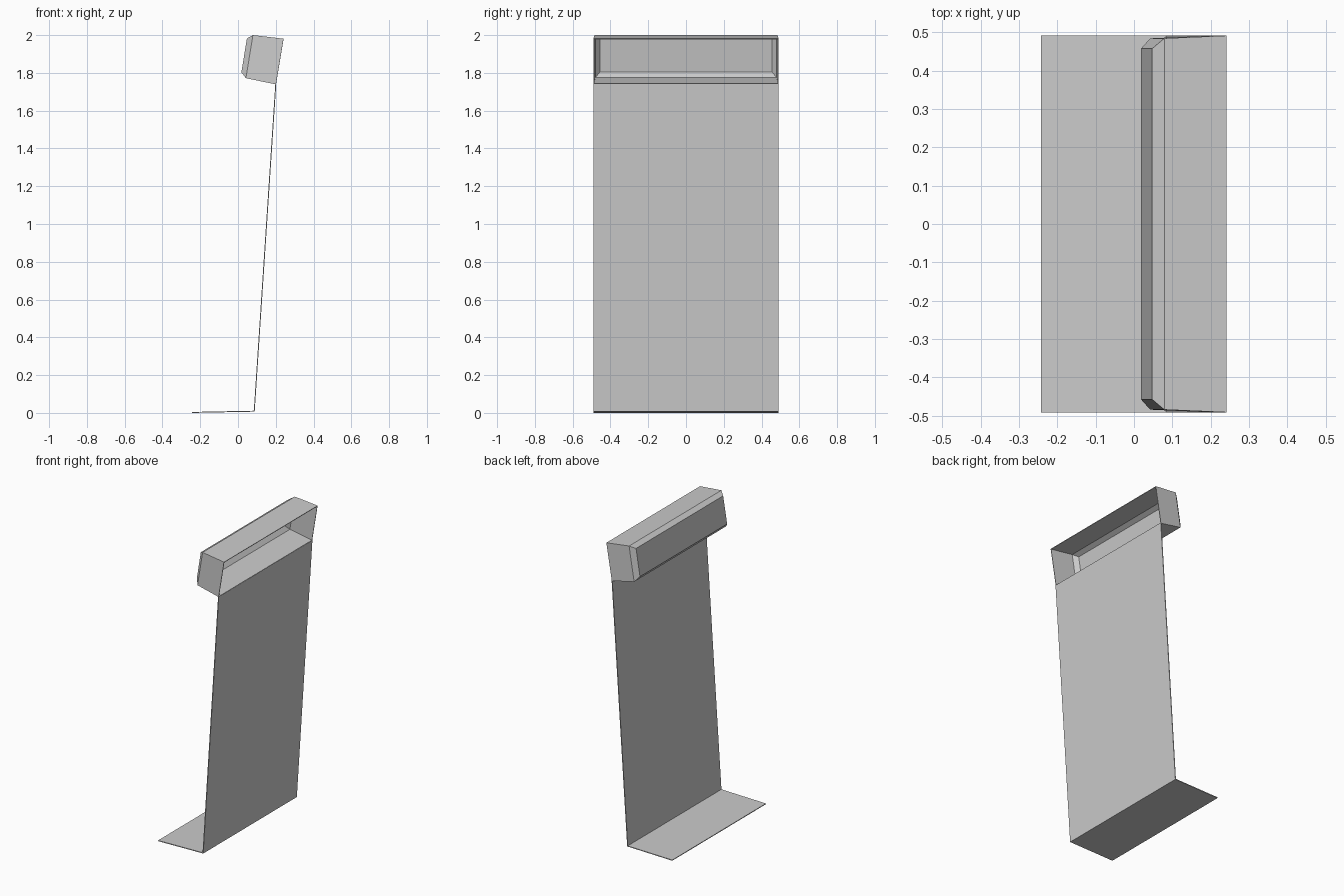
import bpy

if "Cube" in bpy.data.objects:
    bpy.data.objects.remove(bpy.data.objects["Cube"])

HALF = 0.491  # half width of the sheet


def make_sheet(name, verts, faces, thickness, offset):
    mesh = bpy.data.meshes.new(name)
    mesh.from_pydata(verts, [], faces)
    mesh.update()
    obj = bpy.data.objects.new(name, mesh)
    bpy.context.collection.objects.link(obj)
    mod = obj.modifiers.new("thickness", 'SOLIDIFY')
    mod.thickness = thickness
    mod.offset = offset
    mod.use_even_offset = True
    return obj


def strip(name, profile):
    """Thin bent panel: an x/z profile swept across y."""
    verts = [(x, y, z) for x, z in profile for y in (-HALF, HALF)]
    faces = [(2 * i, 2 * i + 2, 2 * i + 3, 2 * i + 1) for i in range(len(profile) - 1)]
    return make_sheet(name, verts, faces, 0.005, 0)


# Foot plate and leaning panel, bent from one sheet
strip("foot_and_panel", [(-0.243, 0.0025), (0.086, 0.009), (0.2, 1.741)])

# Tilted header tray, open towards +x: rim, wall end and back plate rings
# each ring: half width, (x, z) of bottom edge, (x, z) of top edge
rings = [
    (HALF, (0.201, 1.739), (0.241, 1.981)),
    (0.484, (0.042, 1.772), (0.079, 2.0)),
    (0.457, (0.018, 1.803), (0.047, 1.982)),
]
verts, faces = [], []
for w, (xb, zb), (xt, zt) in rings:
    verts += [(xb, -w, zb), (xb, w, zb), (xt, w, zt), (xt, -w, zt)]
for r in range(len(rings) - 1):
    a, b = 4 * r, 4 * r + 4
    for i in range(4):
        j = (i + 1) % 4
        faces.append((a + i, b + i, b + j, a + j))
last = 4 * (len(rings) - 1)
faces.append((last + 3, last + 2, last + 1, last))
make_sheet("header_tray", verts, faces, 0.004, -1)
